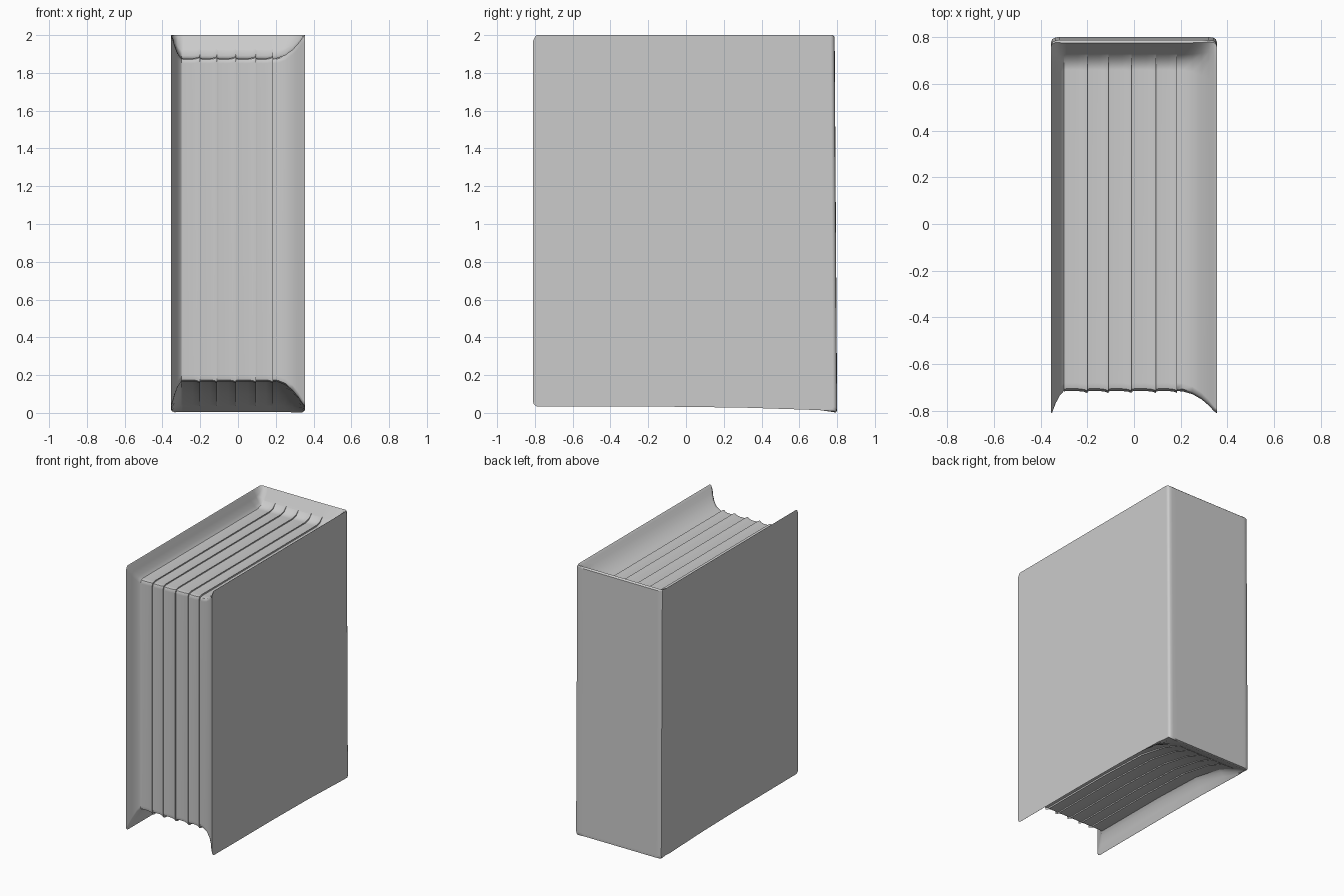
import bpy
import bmesh
import math

default = bpy.data.objects.get("Cube")
if default:
    bpy.data.objects.remove(default, do_unlink=True)

# Outline in (y, z) pairs: outer rim point, then point at page depth
OUTLINE = [
    ((.795, 0), (.785, .005)), ((.70, .015), (.70, .04)),
    ((.55, .02), (.55, .10)), ((.30, .028), (.30, .15)),
    ((-.10, .033), (-.10, .165)), ((-.79, .035), (-.69, .167)),
    ((-.805, .045), (-.71, .175)), ((-.81, .06), (-.715, .20)),
    ((-.81, 1.97), (-.715, 1.85)), ((-.80, 1.99), (-.705, 1.872)),
    ((-.79, 2), (-.68, 1.878)), ((.60, 2), (.66, 1.878)),
    ((.68, 2), (.70, 1.89)), ((.74, 2), (.725, 1.92)),
    ((.78, 2), (.775, 2)),
]
SPINE_BACK = [(.787, 1.99), (.80, .03), (.798, .008)]


def ring(depth, outline):
    """Blend the rim outline towards the page outline."""
    return [tuple(a + (b - a) * depth for a, b in zip(rim, page))
            for rim, page in outline]


def loft(name, slices):
    """Skin closed (y, z) rings placed along x."""
    bm = bmesh.new()
    rows = [[bm.verts.new((x, y, z)) for y, z in pts] for x, pts in slices]
    for a, b in zip(rows, rows[1:]):
        for i in range(len(a)):
            j = (i + 1) % len(a)
            bm.faces.new((a[i], a[j], b[j], b[i]))
    bm.faces.new(rows[0])
    bm.faces.new(reversed(rows[-1]))
    bmesh.ops.recalc_face_normals(bm, faces=bm.faces)
    mesh = bpy.data.meshes.new(name)
    bm.to_mesh(mesh)
    bm.free()
    mesh.shade_smooth()
    mesh.set_sharp_from_angle(angle=math.radians(40))
    obj = bpy.data.objects.new(name, mesh)
    bpy.context.collection.objects.link(obj)
    normals = obj.modifiers.new("Weighted normals", 'WEIGHTED_NORMAL')
    normals.keep_sharp = True
    return obj


# Cover: thin edged boards flaring inwards, joined by a rounded spine
def cover_slice(x, depth, rounding):
    pts = ring(depth, OUTLINE) + SPINE_BACK
    return x, [(y - rounding if y > .72 else y,
                z + rounding if z < .012 else z) for y, z in pts]


COVER = [
    (-.355, 0, .022), (-.35, .04, .009), (-.335, .45, .001),
    (-.318, .80, 0), (-.30, 1, 0), (-.29, 1.06, 0),
    (.175, 1.06, 0), (.185, 1, 0), (.21, .98, 0), (.25, .86, 0),
    (.29, .62, 0), (.32, .35, 0), (.34, .12, .002),
    (.35, .03, .009), (.355, 0, .022),
]
loft("cover", [cover_slice(*row) for row in COVER])

# Pages: sections whose edge curls up into a fine ridge at each seam
SEAMS = [-.30, -.20, -.11, -.01, .095, .185]
CURL = [(0, .98), (.1, 1), (.6, 1), (.85, .97), (1, .91)]
for number, (left, right) in enumerate(zip(SEAMS, SEAMS[1:]), 1):
    loft(f"page_section_{number}",
         [(left + (right - left) * u, ring(depth, OUTLINE[1:-1]))
          for u, depth in CURL])
